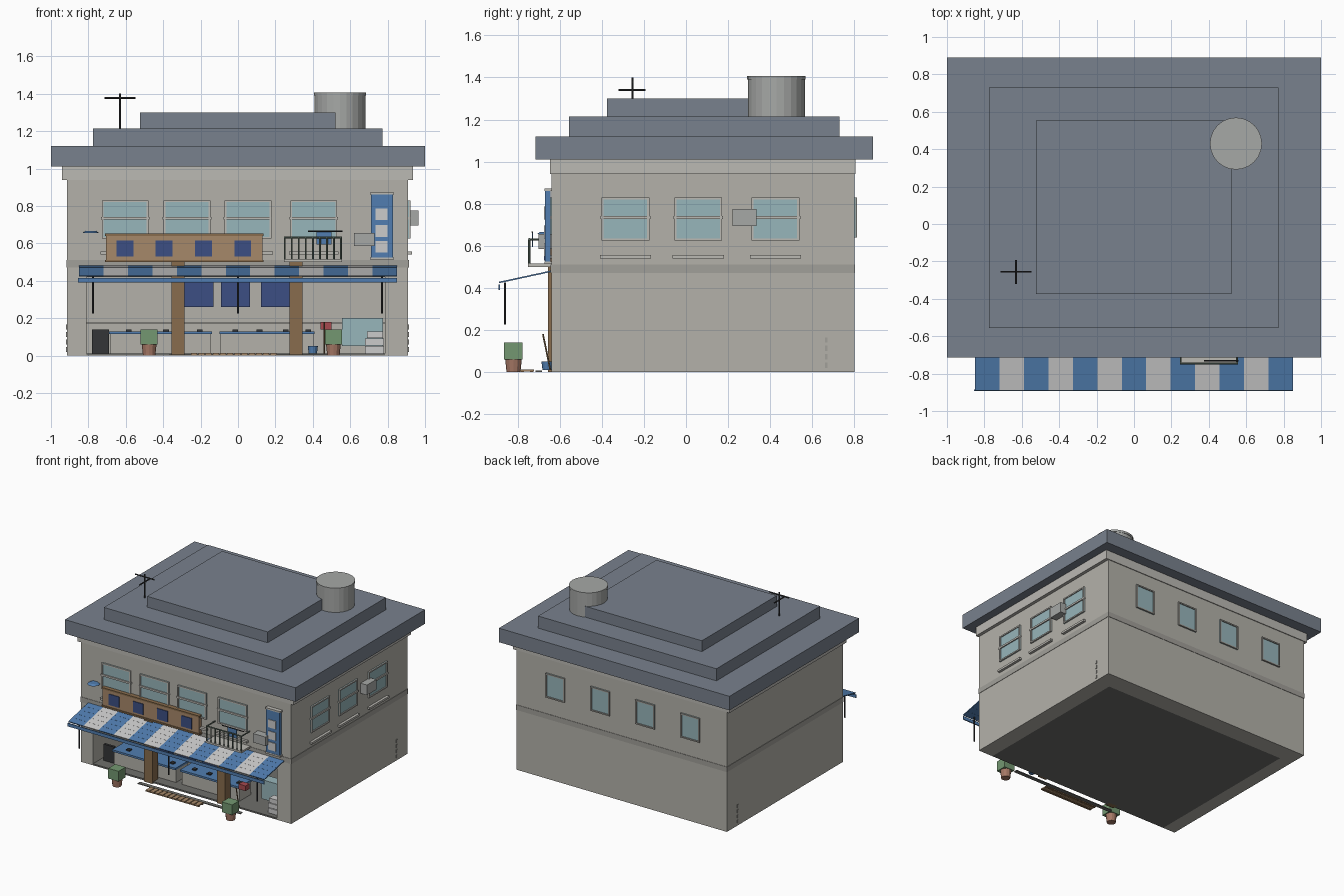
import bpy, bmesh, math
from mathutils import Matrix, Vector

if "Cube" in bpy.data.objects:
    bpy.data.objects.remove(bpy.data.objects["Cube"])

MATS = {}
COL = {
    "wall": (178, 176, 168), "band": (160, 158, 152), "trim": (186, 184, 178),
    "roof": (120, 128, 140), "glass": (150, 180, 185), "wood": (135, 108, 78),
    "sign": (165, 135, 105), "navy": (62, 80, 130), "blue": (82, 125, 175),
    "white": (212, 212, 208), "black": (55, 56, 58), "green": (115, 150, 112),
    "pot": (165, 120, 102), "metal": (165, 167, 165), "rail": (95, 110, 100),
    "red": (165, 75, 80), "floor": (110, 110, 106),
}


def mat(name):
    if name not in MATS:
        m = bpy.data.materials.new(name)
        m.diffuse_color = [(c / 255) ** 2.2 for c in COL[name]] + [1]
        m.use_nodes = True
        m.node_tree.nodes["Principled BSDF"].inputs["Base Color"].default_value = m.diffuse_color
        MATS[name] = m
    return MATS[name]


def finish(name, bm, colour):
    me = bpy.data.meshes.new(name)
    bm.to_mesh(me)
    bm.free()
    me.materials.append(mat(colour))
    ob = bpy.data.objects.new(name, me)
    bpy.context.collection.objects.link(ob)
    return ob


def boxes(name, colour, *specs):
    """Each spec is x0, x1, y0, y1, z0, z1."""
    bm = bmesh.new()
    for x0, x1, y0, y1, z0, z1 in specs:
        m = Matrix.Translation(((x0 + x1) / 2, (y0 + y1) / 2, (z0 + z1) / 2))
        bmesh.ops.create_cube(bm, size=1, matrix=m @ Matrix.Diagonal((x1 - x0, y1 - y0, z1 - z0, 1)))
    return finish(name, bm, colour)


def rods(name, colour, r, *pairs, r2=None, sides=8):
    """Cylinders or cones between pairs of points."""
    bm = bmesh.new()
    for a, b in pairs:
        a, b = Vector(a), Vector(b)
        rot = (b - a).to_track_quat("Z", "Y").to_matrix().to_4x4()
        bmesh.ops.create_cone(bm, cap_ends=True, segments=sides, radius1=r, radius2=r if r2 is None else r2,
                              depth=(b - a).length, matrix=Matrix.Translation((a + b) / 2) @ rot)
    return finish(name, bm, colour)


# Building shell with an open shop front
boxes("upper_storey", "wall", (-.915, .91, -.64, .80, .42, .94))
boxes("ground_walls", "wall", (-.915, -.81, -.64, .80, 0, .42), (.785, .91, -.64, .80, 0, .42),
      (-.81, .785, .66, .80, 0, .42))
boxes("shop_floor", "floor", (-.81, .785, -.64, .66, 0, .012))
boxes("storey_band", "band", (-.918, .913, -.643, .803, .47, .51))
boxes("cornice", "trim", (-.94, .935, -.646, .806, .94, 1.01))
boxes("side_vents", "band", *[(x, x + .006, .66, .672, z, z + .025)
                              for x in (-.919, .908) for z in (.02, .06, .10, .14)])

# Stepped roof
boxes("roof_eave", "roof", (-1, 1, -.715, .89, 1.01, 1.12))
boxes("roof_middle", "roof", (-.775, .772, -.555, .73, 1.12, 1.215))
boxes("roof_top", "roof", (-.525, .52, -.375, .553, 1.215, 1.30))

# Water tank and antenna
tank = rods("water_tank", "metal", .136, ((.545, .43, 1.21), (.545, .43, 1.39)), sides=24)
rods("tank_lid", "metal", .139, ((.545, .43, 1.39), (.545, .43, 1.407)), sides=24)
rods("antenna", "black", .005, ((-.63, -.255, 1.21), (-.63, -.255, 1.40)),
     ((-.713, -.255, 1.378), (-.547, -.255, 1.378)), ((-.63, -.32, 1.34), (-.63, -.193, 1.34)))


# Upper windows: glass, frame and sill on each wall
def window(side, c, w, z0=.625, z1=.83, full=True):
    def place(u0, u1, d, za, zb):
        if side == "front":
            return (c + u0, c + u1, -.64 - d, -.63, za, zb)
        if side == "back":
            return (c + u0, c + u1, .79, .80 + d, za, zb)
        return (.90, .91 + d, c + u0, c + u1, za, zb)
    h, t = w / 2, .010
    tag = f"{side}_window"
    boxes(tag + "_glass", "glass", place(-h, h, .005, z0, z1))
    frame = [place(-h, -h + t, .012, z0, z1), place(h - t, h, .012, z0, z1),
             place(-h, h, .012, z1 - t, z1), place(-h, h, .012, z0, z0 + t)]
    if full:
        frame.append(place(-h - .005, h + .005, .014, .728, .742))
        boxes(tag + "_sill", "trim", place(-h - .008, h + .008, .02, .54, .556))
    boxes(tag + "_frame", "trim" if full else "band", *frame)


for x in (-.603, -.273, .053, .405):
    window("front", x, .25)
for y in (-.288, .058, .425):
    window("right", y, .227)
for x in (.57, .18, -.21, -.60):
    window("back", x, .165, .64, .83, False)

# Air conditioners
boxes("front_air_conditioner", "metal", (.62, .73, -.70, -.64, .585, .655))
boxes("side_air_conditioner", "metal", (.91, .965, .22, .335, .695, .775))

# Striped awning of five tilted slats
N, W = 13, 1.70 / 13
for colour, start in (("blue", 0), ("white", 1)):
    bm = bmesh.new()
    for k in range(5):
        for i in range(start, N, 2):
            m = Matrix.Translation((-.85 + W * (i + .5), -.863 + .05 * k, .431 + .0108 * k))
            m = m @ Matrix.Rotation(.2, 4, "X") @ Matrix.Diagonal((W, .053, .007, 1))
            bmesh.ops.create_cube(bm, size=1, matrix=m)
    finish(f"awning_{colour}_stripes", bm, colour)
boxes("awning_front_beam", "blue", (-.855, .85, -.892, -.884, .39, .415))
rods("awning_rods", "black", .005, *[((x, -.86, .225), (x, -.86, .425)) for x in (-.775, 0, .77)])

# Timber posts and hanging door curtains
boxes("timber_posts", "wood", (-.355, -.285, -.655, -.585, 0, .505), (.275, .345, -.655, -.585, 0, .505))
boxes("door_curtains", "navy", *[(x, x + .153, -.62, -.612, .26, .40) for x in (-.285, -.09, .122)])
rods("curtain_pole", "wood", .006, ((-.285, -.616, .40), (.275, -.616, .40)))

# Shop counters with stools' worth of small dishes on top
C = ((-.685, -.145), (-.095, .405))
boxes("shop_counters", "wall", *[(a, b, -.56, -.42, .01, .115) for a, b in C])
boxes("counter_tops", "blue", *[(a - .005, b + .005, -.575, -.41, .115, .13) for a, b in C])
boxes("counter_dishes", "black", *[(x, x + .03, -.53, -.50, .13, .14)
                                   for x in (-.6, -.4, -.22, -.03, .1, .24, .36)])
boxes("back_shelf", "trim", (-.81, .785, .62, .66, .17, .18))
boxes("display_case", "glass", (.555, .775, -.50, -.42, .05, .20))
boxes("stacked_crates", "white", (.68, .78, -.60, -.53, .012, .05), (.68, .78, -.60, -.53, .055, .09),
      (.69, .775, -.60, -.54, .095, .13))
boxes("notice_board", "black", (-.78, -.69, -.55, -.53, .01, .14))
boxes("flower_box", "red", (.44, .50, -.62, -.57, .14, .18))
rods("bucket", "blue", .022, ((.40, -.66, .01), (.40, -.66, .05)), r2=.027, sides=12)
rods("broom", "wood", .004, ((.46, -.645, .01), (.46, -.68, .18)))

# Long wooden sign with dark square panels
boxes("sign_board", "sign", (-.705, .13, -.67, -.64, .51, .64))
boxes("sign_trim", "wood", (-.712, .137, -.676, -.64, .64, .652), (-.712, .137, -.676, -.64, .50, .512))
boxes("sign_panels", "navy", *[(x - .045, x + .045, -.675, -.665, .53, .615)
                               for x in (-.605, -.395, -.185, .025)])

# Upright blue sign with pale squares
boxes("upright_sign", "blue", (.71, .83, -.67, -.645, .525, .86))
boxes("upright_sign_trim", "trim", (.705, .835, -.672, -.64, .86, .872), (.705, .835, -.672, -.64, .513, .525))
boxes("upright_sign_panels", "white", *[(.735, .80, -.675, -.668, z, z + .062) for z in (.55, .635, .725)])

# Small balcony with railing and drying pole
boxes("balcony_floor", "trim", (.245, .555, -.75, -.64, .50, .515))
B = [((x, -.745, .51), (x, -.745, .63)) for x in [.25 + .0375 * i for i in range(9)]]
B += [((x, -.745, .63), (x, -.64, .63)) for x in (.25, .55)]
rods("balcony_railing", "rail", .005, *B, ((.245, -.745, .632), (.555, -.745, .632)))
rods("drying_pole", "black", .004, ((.375, -.73, .665), (.56, -.73, .665)))
boxes("drying_cloth", "blue", (.42, .50, -.732, -.727, .595, .665))

# Wall lamp
rods("wall_lamp", "blue", .045, ((-.787, -.665, .655), (-.787, -.665, .665)), r2=.03, sides=16)

# Planters, slatted mat and drain in front
for x in (-.475, .51):
    rods("planter_pot", "pot", .033, ((x, -.82, 0), (x, -.82, .065)), r2=.04, sides=12)
    boxes("planter_bush", "green", (x - .045, x + .045, -.865, -.778, .06, .14))
boxes("drain_cover", "floor", (-.37, .52, -.715, -.685, 0, .006))
boxes("slatted_mat", "sign", *[(-.25 + .0385 * i, -.25 + .0385 * i + .032, -.79, -.722, .003, .013) for i in range(12)])
boxes("mat_runners", "wood", (-.25, .21, -.785, -.77, 0, .006), (-.25, .21, -.742, -.727, 0, .006))
